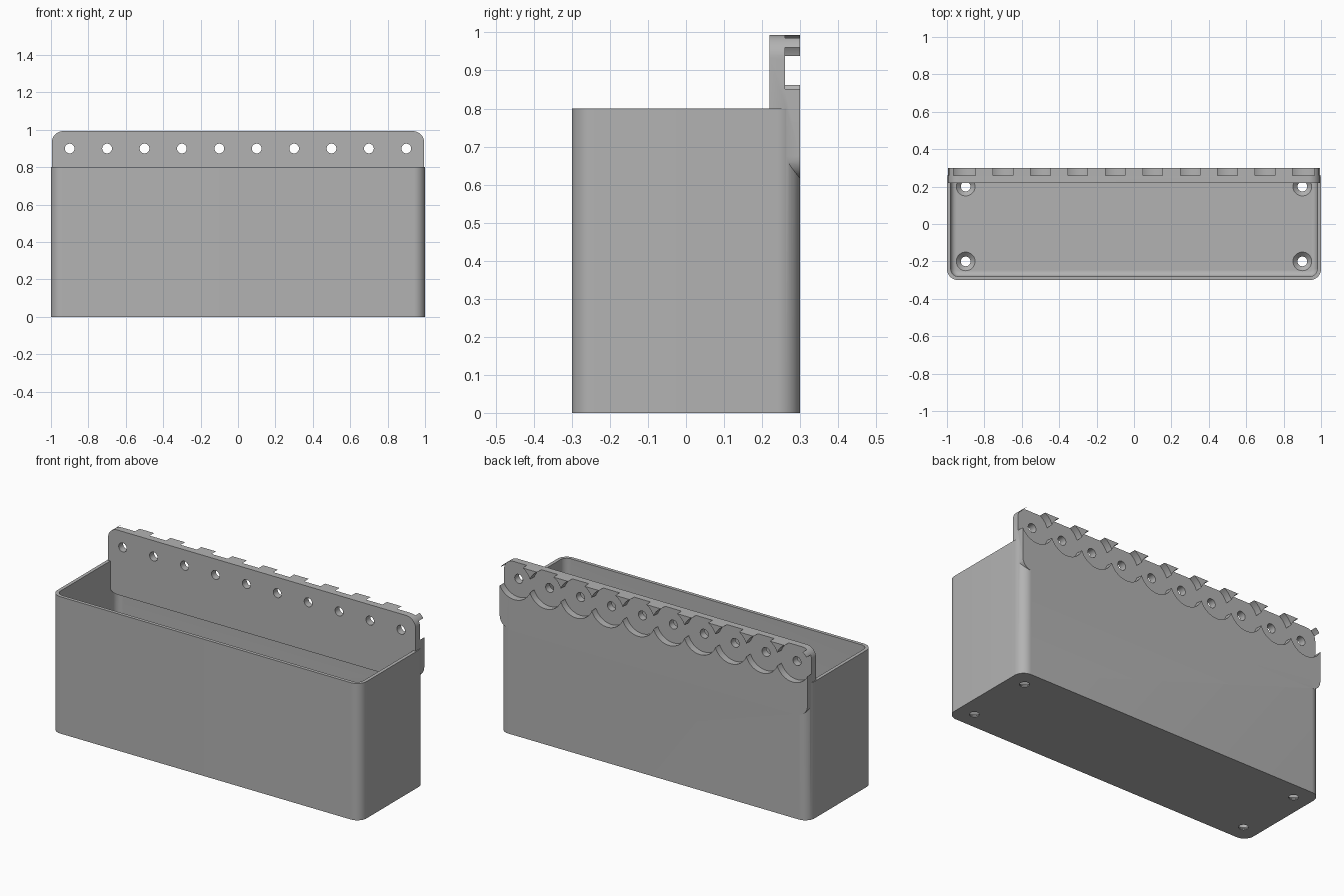
import bpy, bmesh
from math import cos, sin, pi
from mathutils import Matrix

if "Cube" in bpy.data.objects:
    bpy.data.objects.remove(bpy.data.objects["Cube"])

grey = bpy.data.materials.new("plain grey")
grey.use_nodes = True
grey.diffuse_color = (0.45, 0.45, 0.45, 1)
grey.node_tree.nodes["Principled BSDF"].inputs["Base Color"].default_value = grey.diffuse_color


def loft(name, sections, matrix=Matrix()):
    """Solid through matching rings of points, capped at both ends."""
    bm = bmesh.new()
    rings = [[bm.verts.new(p) for p in ring] for ring in sections]
    n = len(rings[0])
    for a, b in zip(rings, rings[1:]):
        for i in range(n):
            j = (i + 1) % n
            bm.faces.new((a[i], a[j], b[j], b[i]))
    bm.faces.new(rings[0][::-1])
    bm.faces.new(rings[-1])
    bmesh.ops.recalc_face_normals(bm, faces=bm.faces)
    bm.transform(matrix)
    mesh = bpy.data.meshes.new(name)
    bm.to_mesh(mesh)
    bm.free()
    mesh.materials.append(grey)
    obj = bpy.data.objects.new(name, mesh)
    bpy.context.collection.objects.link(obj)
    return obj


def rounded(hx, hy, r, z, steps=12):
    """Ring of a rounded rectangle with half sizes hx, hy."""
    ring = []
    for q, (sx, sy) in enumerate(((1, 1), (-1, 1), (-1, -1), (1, -1))):
        for k in range(steps + 1):
            t = (q + k / steps) * pi / 2
            ring.append((sx * (hx - r) + r * cos(t), sy * (hy - r) + r * sin(t), z))
    return ring


def circle(r, z, n=64):
    return [(r * cos(2 * pi * i / n), r * sin(2 * pi * i / n), z) for i in range(n)]


def combine(target, tool, operation):
    """Apply a boolean and discard the tool."""
    mod = target.modifiers.new("shape", "BOOLEAN")
    mod.object, mod.operation, mod.solver = tool, operation, "EXACT"
    bpy.context.view_layer.objects.active = target
    bpy.ops.object.modifier_apply(modifier=mod.name)
    bpy.data.objects.remove(tool)


# Open box with a filleted inside floor
WALL, FLOOR, FILLET = 0.02, 0.03, 0.03
bin_body = loft("wall_bin", [rounded(1, 0.3, 0.06, z) for z in (0, 0.8)])
hollow = []
for k in range(7):
    t = k / 6 * pi / 2
    inset = WALL + FILLET * (1 - sin(t))
    hollow.append(rounded(1 - inset, 0.3 - inset, 0.06 - inset, FLOOR + FILLET * (1 - cos(t))))
hollow.append(rounded(1 - WALL, 0.3 - WALL, 0.06 - WALL, 0.9))
combine(bin_body, loft("hollow", hollow), "DIFFERENCE")

# Thick mounting plate along the back
TOP, BOTTOM = 0.993, 0.615
upright = Matrix.Translation((0, 0.3, (TOP + BOTTOM) / 2)) @ Matrix.Rotation(pi / 2, 4, "X")
plate = loft("mounting_plate",
             [rounded(0.995, (TOP - BOTTOM) / 2, 0.06, z) for z in (0, 0.08)], upright)
combine(bin_body, plate, "UNION")

# Row of screw holes, each with a wide round recess behind
for i in range(10):
    place = Matrix.Translation((-0.9 + 0.2 * i, 0.3, 0.9)) @ Matrix.Rotation(pi / 2, 4, "X")
    profile = ((0.107, -0.05), (0.107, 0.04), (0.026, 0.04), (0.026, 0.12))
    combine(bin_body, loft("screw_hole", [circle(r, z) for r, z in profile], place), "DIFFERENCE")

# Countersunk holes in the floor corners
for x in (-0.9, 0.9):
    for y in (-0.2, 0.2):
        profile = ((0.026, -0.05), (0.026, 0.006), (0.05, FLOOR), (0.05, FLOOR + 0.05))
        hole = loft("floor_hole", [circle(r, z) for r, z in profile], Matrix.Translation((x, y, 0)))
        combine(bin_body, hole, "DIFFERENCE")

bpy.ops.object.select_all(action="DESELECT")
bin_body.select_set(True)
bpy.context.view_layer.objects.active = bin_body
bpy.ops.object.shade_smooth_by_angle(angle=pi / 6)
